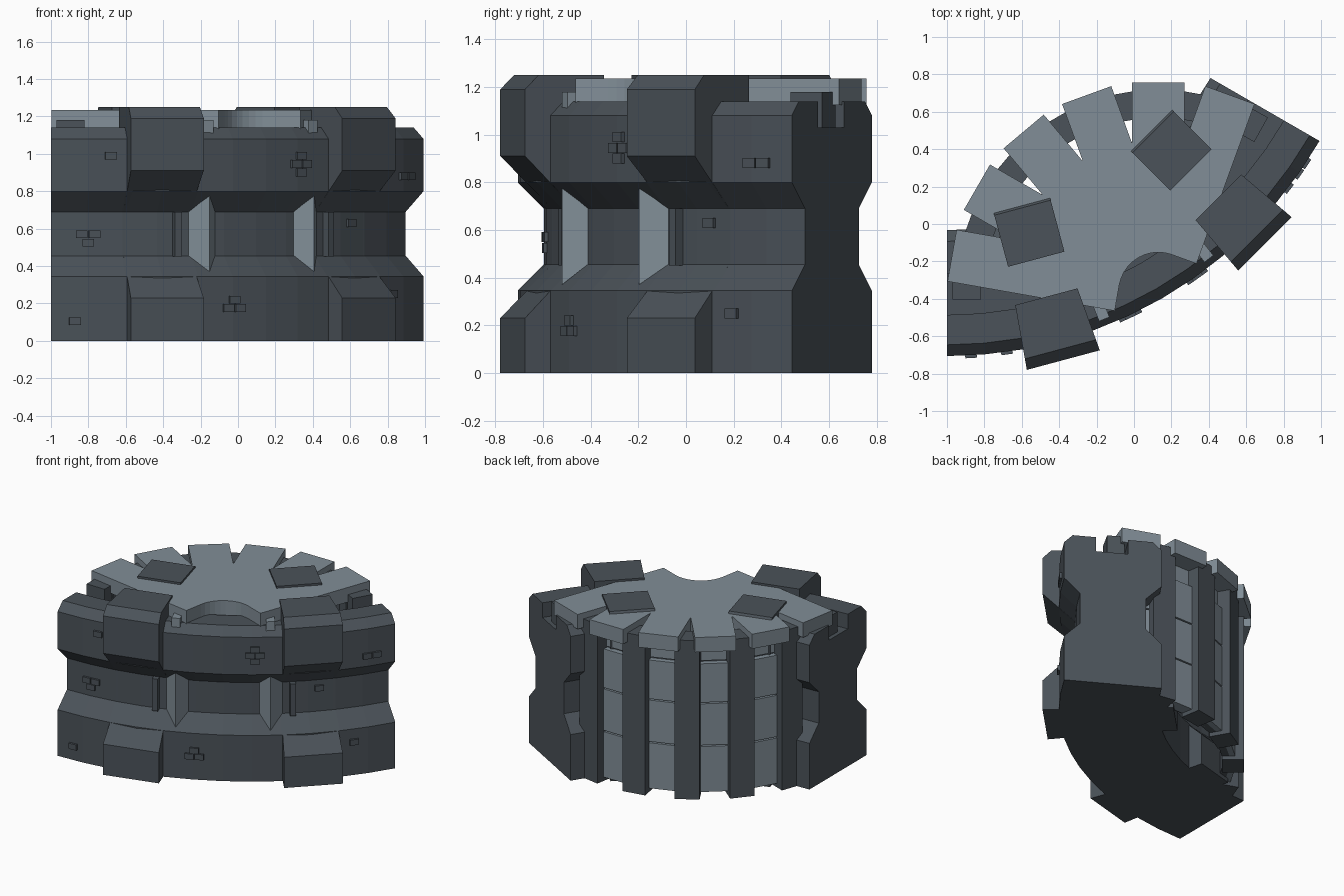
import bpy, bmesh, math
from mathutils import Vector

if "Cube" in bpy.data.objects:
    bpy.data.objects.remove(bpy.data.objects["Cube"])

C = Vector((-1.0, 1.594))          # centre of the curved wall
AXIS = -60                         # direction of the symmetry axis in degrees


def direction(deg):
    return Vector((math.cos(math.radians(deg)), math.sin(math.radians(deg))))


P = C + 2.26 * direction(AXIS)     # centre of the roof fan


def material(name, rgb):
    m = bpy.data.materials.new(name)
    m.diffuse_color = (*rgb, 1)
    m.use_nodes = True
    m.node_tree.nodes["Principled BSDF"].inputs["Base Color"].default_value = m.diffuse_color
    return m


DARK = material("dark_slate", (0.07, 0.085, 0.10))
LIGHT = material("light_slate", (0.22, 0.27, 0.31))


def loft(name, rings, mat):
    """Solid from a row of matching closed rings, capped at both ends."""
    bm = bmesh.new()
    rows = [[bm.verts.new(p) for p in ring] for ring in rings]
    n = len(rows[0])
    for a, b in zip(rows, rows[1:]):
        for i in range(n):
            j = (i + 1) % n
            bm.faces.new((a[i], a[j], b[j], b[i]))
    bm.faces.new(rows[0][::-1])
    bm.faces.new(rows[-1])
    bmesh.ops.recalc_face_normals(bm, faces=bm.faces)
    mesh = bpy.data.meshes.new(name)
    bm.to_mesh(mesh)
    bm.free()
    mesh.materials.append(mat)
    ob = bpy.data.objects.new(name, mesh)
    bpy.context.collection.objects.link(ob)
    return ob


def polar(r, a, z):
    return (*(C + r * direction(AXIS + a)), z)


def sweep(name, profile, angles, mat):
    return loft(name, [[polar(r, a, z) for r, z in profile] for a in angles], mat)


def extrude(name, profile, a, half_width, mat):
    """Straight extrusion of an (r, z) profile across the radial direction."""
    d = direction(AXIS + a)
    t = Vector((-d.y, d.x))
    return loft(name, [[(*(C + r * d + s * t), z) for r, z in profile]
                       for s in (-half_width, half_width)], mat)


def block(name, centre, deg, r0, r1, width, z0, z1, mat):
    """Box reaching from r0 to r1 along a direction from a centre."""
    d = direction(deg)
    t = Vector((-d.y, d.x)) * width / 2
    base = [centre + r0 * d - t, centre + r1 * d - t, centre + r1 * d + t, centre + r0 * d + t]
    return loft(name, [[(*p, z) for p in base] for z in (z0, z1)], mat)


# Main curved wall with pinched waist and a channel in the top
wall = [(1.627, 0), (2.30, 0), (2.30, .345), (2.19, .455), (2.19, .69), (2.30, .80),
        (2.30, 1.08), (2.24, 1.14), (2.08, 1.14), (2.08, 1.03), (1.86, 1.03), (1.86, 1.14),
        (1.687, 1.14), (1.627, 1.08), (1.627, .80), (1.737, .69), (1.737, .455), (1.627, .345)]
sweep("curved_wall", wall, range(-30, 31, 5), DARK)

# Outer and inner buttresses
outer = [(2.06, 0), (2.412, 0), (2.412, .23), (2.19, .455), (2.19, .69), (2.412, .91),
         (2.412, 1.19), (2.352, 1.25), (2.06, 1.25)]
inner = [(1.845, 0), (1.515, 0), (1.515, .23), (1.737, .455), (1.737, .69), (1.515, .91),
         (1.515, 1.19), (1.56, 1.25), (1.845, 1.25)]
for a in (-15, 15):
    sweep("outer_buttress", outer, (a - 4.8, a + 4.8), DARK)
    extrude("inner_buttress", inner, a, .156, DARK)

# Waist fins, dark ribs and roof end brackets, mirrored about the axis
for s in (-1, 1):
    ridge, left, right = (2.278, s * 8.15), (2.185, s * 6.3), (2.185, s * 10.5)
    back = (2.1, s * 8.15)
    plan = [ridge, left, back, right]
    lower = [.37, .46, .46, .46]
    upper = [.775, .69, .69, .69]
    loft("waist_fin", [[polar(r, a, z) for (r, a), z in zip(plan, zs)]
                       for zs in (lower, upper)], LIGHT)
    block("waist_rib", C, AXIS + s * 12.2, 2.1, 2.23, .04, .45, .69, DARK)
    block("roof_bracket", C, AXIS + s * 8.2, 2.17, 2.265, .06, 1.11, 1.18, LIGHT)

# Roof fan: six straight teeth around P with a round bite at the front
BACK = AXIS + 180
HALF = .14


def fan_point(along, side, deg):
    d = direction(BACK + deg)
    return P + along * d + side * Vector((-d.y, d.x))


teeth = (-50, -30, -10, 10, 30, 50)
outline = [fan_point(.212, -HALF, -50)]
for i, a in enumerate(teeth):
    outline += [fan_point(1.12, -HALF, a), fan_point(1.12, HALF, a)]
    if i < 5:
        outline.append(fan_point(HALF / math.sin(math.radians(10)), 0, a + 10))
outline.append(fan_point(.212, HALF, 50))
outline += [fan_point(.212, 0, a) for a in range(50, -51, -10)]
loft("roof_fan", [[(*p, z) for p in outline] for z in (1.125, 1.235)], LIGHT)

# Back facade: stacked light panels below the teeth
for a in teeth:
    for z0, z1 in ((.03, .37), (.38, .69), (.70, .99), (1.0, 1.125)):
        block("facade_panel", P, BACK + a, .94, 1.02 if z1 < 1.1 else .99, .23, z0, z1, LIGHT)
    block("facade_backing", P, BACK + a, .93, .98, .25, .03, 1.125, DARK)

# Back facade: dark columns between the panels
for a in (-40, -20, 0, 20, 40):
    block("facade_column", P, BACK + a, .93, 1.08, .17, 0, 1.19, DARK)
for a in (-59, 59):
    block("end_column", P, BACK + a, .95, 1.10, .12, 0, 1.18, DARK)

# Small raised bricks on the wall: (angle, surface radius, z, sideways step)
W, H = .068, .042
bricks = [(-22, 2.3, .99, 0), (-26.8, 2.3, .105, 0),
          (-24.8, 2.19, .57, -.5), (-24.8, 2.19, .57, .5), (-24.8, 2.19, .525, 0),
          (-4.8, 2.3, .22, 0), (-4.8, 2.3, .175, -.5), (-4.8, 2.3, .175, .5),
          (5.5, 2.3, .99, 0), (5.5, 2.3, .945, -.5), (5.5, 2.3, .945, .5), (5.5, 2.3, .9, 0),
          (17, 2.19, .63, 0), (25.7, 2.3, .88, -.5), (25.7, 2.3, .88, .5), (22.5, 2.3, .25, 0)]
for a, r, z, step in bricks:
    a += math.degrees(step * W / r)
    block("wall_brick", C, AXIS + a, r - .03, r + .014, W - .006, z - H / 2, z + H / 2, DARK)
